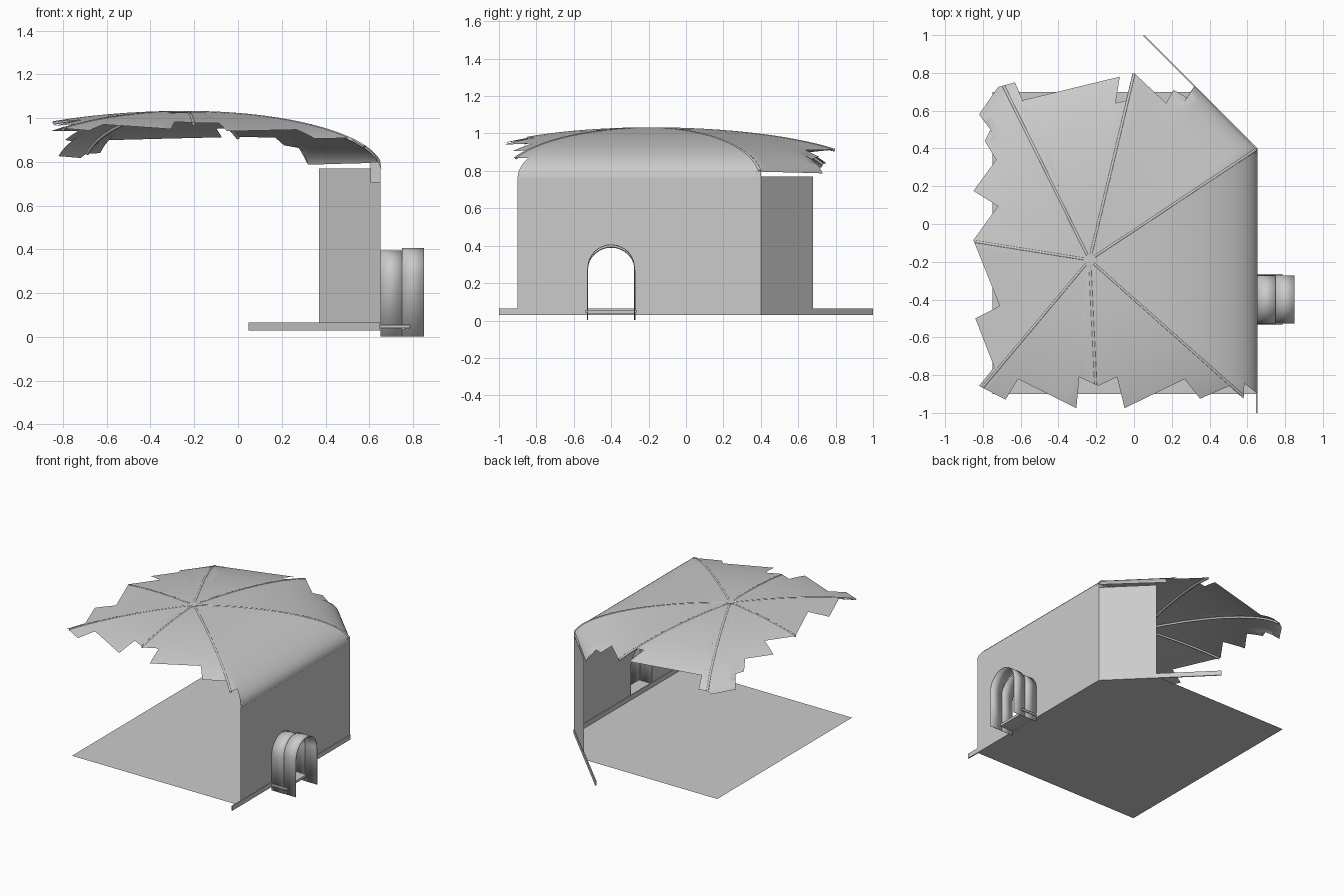
import bpy, math
from mathutils import Vector

if "Cube" in bpy.data.objects:
    bpy.data.objects.remove(bpy.data.objects["Cube"])

APEX = Vector((-0.235, -0.19))
# full room plan (corner of each rib) and the torn outline of the canopy
ROOM = [Vector(p) for p in [(.655, .4), (.05, 1.005), (-.71, .77), (-1.3, -.02),
                            (-1.04, -1.15), (-.18, -1.31), (.655, -.98)]]
TORN = [(.655, -.9), (.655, .39), (.32, .73), (.28, .67), (.21, .71), (.17, .64), (0, .8),
        (-.03, .655), (-.1, .64), (-.075, .78), (-.59, .655), (-.63, .75), (-.72, .725),
        (-.82, .58), (-.76, .5), (-.79, .44), (-.73, .34), (-.85, .175), (-.72, .095),
        (-.85, -.085), (-.71, -.435), (-.84, -.5), (-.74, -.757), (-.82, -.857),
        (-.68, -.93), (-.615, -.82), (-.305, -.975), (-.29, -.81), (-.19, -.857),
        (-.09, -.81), (-.05, -.975), (.27, -.82), (.35, -.925), (.505, -.857),
        (.58, -.925), (.585, -.84)]


def mesh(name, verts, faces, smooth=False):
    me = bpy.data.meshes.new(name)
    me.from_pydata([tuple(v) for v in verts], [], faces)
    me.update()
    ob = bpy.data.objects.new(name, me)
    bpy.context.collection.objects.link(ob)
    for p in me.polygons:
        p.use_smooth = smooth
    return ob


def box(name, lo, hi):
    v = [(x, y, z) for x in (lo[0], hi[0]) for y in (lo[1], hi[1]) for z in (lo[2], hi[2])]
    return mesh(name, v, [(0, 1, 3, 2), (4, 6, 7, 5), (0, 4, 5, 1),
                          (2, 3, 7, 6), (0, 2, 6, 4), (1, 5, 7, 3)])


def roof_z(p):
    # elliptical vault: 0 at the apex, 1 at the room walls
    d, t = p - APEX, 0
    for a, b in zip(ROOM, ROOM[1:] + ROOM[:1]):
        n = Vector((b.y - a.y, a.x - b.x))
        t = max(t, d.dot(n) / (a - APEX).dot(n))
    return .765 + .265 * math.sqrt(max(0, 1 - t * t))


def cross(a, b):
    return a.x * b.y - a.y * b.x


# canopy: rays from the apex to the torn outline
rim, rib_ends = [], []
pts = [Vector(p) for p in TORN]
for a, b in zip(pts, pts[1:] + pts[:1]):
    cuts = [i / max(1, round((b - a).length / .06)) for i in range(max(1, round((b - a).length / .06)))]
    for r in ROOM:
        d = r - APEX
        den = cross(b - a, d)
        if abs(den) > 1e-6:
            s = cross(APEX - a, d) / den
            hit = a.lerp(b, s)
            if 0 <= s < 1 and (hit - APEX).dot(d) > 0:
                cuts.append(s)
                rib_ends.append(hit)
    rim += [a.lerp(b, s) for s in sorted(set(cuts))]
RINGS = 22
verts = [(APEX.x, APEX.y, roof_z(APEX))]
for i in range(1, RINGS + 1):
    for r in rim:
        p = APEX.lerp(r, math.sin(math.pi / 2 * i / RINGS))
        verts.append((p.x, p.y, roof_z(p)))
n = len(rim)
faces = [(0, 1 + j, 1 + (j + 1) % n) for j in range(n)]
for i in range(RINGS - 1):
    for j in range(n):
        k = (j + 1) % n
        a = 1 + i * n
        faces.append((a + j, a + n + j, a + n + k, a + k))
mesh("torn_canopy", verts, faces, True)

# ribs under the canopy
for i, e in enumerate(rib_ends):
    cu = bpy.data.curves.new("canopy_rib", 'CURVE')
    cu.dimensions = '3D'
    cu.bevel_depth, cu.bevel_resolution, cu.use_fill_caps = .008, 2, True
    sp = cu.splines.new('POLY')
    sp.points.add(20)
    for k in range(21):
        p = APEX.lerp(e, .995 * math.sin(math.pi / 2 * k / 20))
        sp.points[k].co = (p.x, p.y, roof_z(p) - .005, 1)
    bpy.context.collection.objects.link(bpy.data.objects.new(f"canopy_rib_{i}", cu))

# hub and corner bracket
bpy.ops.mesh.primitive_cylinder_add(vertices=24, radius=.03, depth=.03,
                                    location=(APEX.x, APEX.y, 1.018))
bpy.context.object.name = "canopy_hub"
box("corner_bracket", (.605, .37, .705), (.65, .4, .8))

# floor
mesh("floor", [(-.75, -.9, .03), (.65, -.9, .03), (.65, .4, .03), (.35, .7, .03), (-.75, .7, .03)],
     [(0, 1, 2, 3, 4)])


def arch(r, spring, base, steps=20):
    # doorway profile in (y, z), from front leg over to back leg
    a = [(-.4 - r * math.cos(math.pi * k / steps), spring + r * math.sin(math.pi * k / steps))
         for k in range(steps + 1)]
    return [(-.4 - r, base)] + a + [(-.4 + r, base)]


# walls
outline = [(-.9, .03)] + arch(.127, .262, .03) + [(.4, .03), (.4, .77), (-.9, .77)]
mesh("door_wall", [(.65, y, z) for y, z in outline], [tuple(range(len(outline)))])
mesh("angled_wall", [(.65, .4, .03), (.37, .68, .03), (.37, .68, .77), (.65, .4, .77)], [(0, 1, 2, 3)])

# skirting strip along both walls
path_out = [(.653, -1), (.653, .401), (.053, 1.001)]
path_in = [(.645, -1), (.645, .398), (.047, .996)]
v = [(x, y, z) for z in (.03, .065) for path in (path_out, path_in) for x, y in path]
f = []
for i in (0, 1):
    f += [(i, i + 1, i + 7, i + 6), (i + 4, i + 3, i + 9, i + 10),
          (i + 6, i + 7, i + 10, i + 9), (i + 1, i, i + 3, i + 4)]
f += [(0, 6, 9, 3), (2, 5, 11, 8)]
mesh("skirting", v, f)


# entrance tunnel in two sections
def tunnel(name, x0, x1, r, spring):
    prof = arch(r, spring, .003)
    m = len(prof)
    ob = mesh(name, [(x, y, z) for x in (x0, x1) for y, z in prof],
              [(k, k + 1, m + k + 1, m + k) for k in range(m - 1)], True)
    md = ob.modifiers.new("thickness", 'SOLIDIFY')
    md.thickness, md.offset = .004, 0
    return ob


tunnel("tunnel_inner", .65, .75, .127, .266)
tunnel("tunnel_outer", .75, .85, .125, .28)
box("door_sill", (.645, -.527, .035), (.76, -.273, .053))
for y in (-.53, -.27):
    box("sill_rail", (.65, y - .006, .04), (.785, y + .006, .055))

# smooth shading with sharp edges kept
bpy.ops.object.select_all(action='DESELECT')
for ob in bpy.data.objects:
    if ob.type == 'MESH' and ob.name.startswith(("tunnel", "torn", "canopy_hub")):
        ob.select_set(True)
        bpy.context.view_layer.objects.active = ob
bpy.ops.object.shade_smooth_by_angle(angle=math.radians(35))
